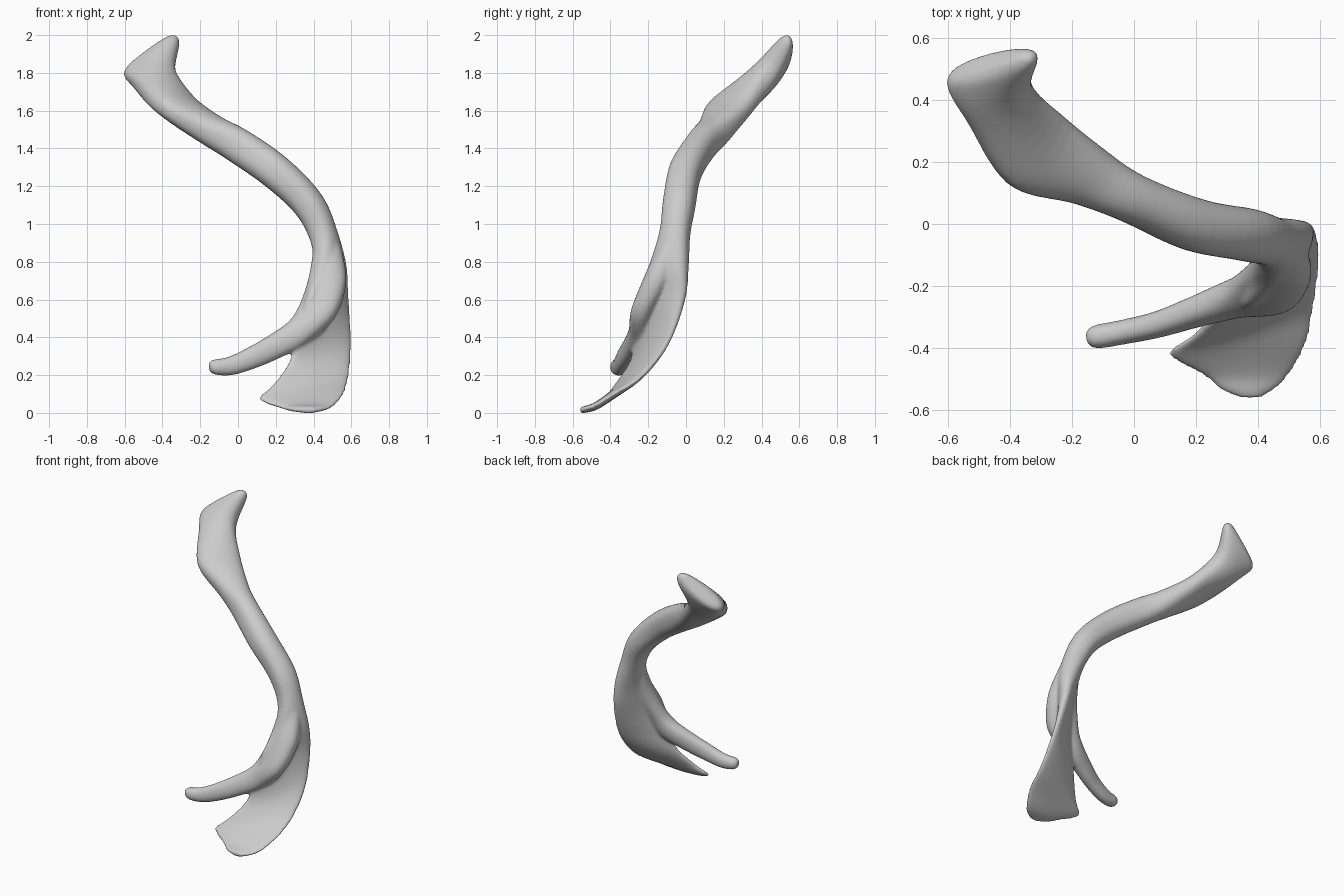
import bpy, bmesh, math
from mathutils import Vector


def catmull(p0, p1, p2, p3, t):
    return 0.5 * (2 * p1 + (p2 - p0) * t + (2 * p0 - 5 * p1 + 4 * p2 - p3) * t * t
                  + (3 * p1 - p0 - 3 * p2 + p3) * t ** 3)


def loft(bm, sections, steps=5, sides=28):
    """Loft full ovals, each given by two opposite edge points and a half thickness."""
    keys = [Vector(s) for s in sections]
    keys = [keys[0]] + keys + [keys[-1]]
    dense = []
    for i in range(1, len(keys) - 2):
        dense += [catmull(*keys[i - 1:i + 3], k / steps) for k in range(steps)]
    dense.append(keys[-1])
    mids = [Vector((s[:3])) * 0.5 + Vector((s[3:6])) * 0.5 for s in dense]
    rings = []
    for i, s in enumerate(dense):
        half = (Vector(s[3:6]) - Vector(s[:3])) / 2
        tangent = mids[min(i + 1, len(mids) - 1)] - mids[max(i - 1, 0)]
        normal = tangent.cross(half).normalized() * s[6]
        ring = []
        for k in range(sides):
            c, d = math.cos(2 * math.pi * k / sides), math.sin(2 * math.pi * k / sides)
            ring.append(bm.verts.new(mids[i] + half * c + normal * math.copysign(abs(d) ** 0.8, d)))
        rings.append(ring)
    for a, b in zip(rings, rings[1:]):
        for k in range(sides):
            j = (k + 1) % sides
            bm.faces.new((a[k], a[j], b[j], b[k]))
    bm.faces.new(rings[0][::-1])
    bm.faces.new(rings[-1])


# Flared head, twisting shaft and thin blade at the foot
shaft = [
    (-.55, .505, 1.845, -.36, .55, 1.995, .03),
    (-.605, .465, 1.79, -.31, .535, 1.975, .062),
    (-.55, .355, 1.735, -.33, .445, 1.80, .082),
    (-.41, .13, 1.615, -.235, .355, 1.635, .075),
    (-.20, .07, 1.49, -.10, .245, 1.515, .083),
    (-.03, .005, 1.42, .03, .155, 1.41, .094),
    (.17, -.085, 1.29, .22, .08, 1.27, .094),
    (.33, -.115, 1.12, .40, .045, 1.11, .086),
    (.42, -.135, .95, .48, .017, .95, .075),
    (.42, -.185, .78, .55, .005, .78, .068),
    (.365, -.26, .60, .575, -.005, .62, .05),
    (.31, -.275, .41, .595, -.065, .43, .035),
    (.27, -.29, .27, .597, -.14, .30, .03),
    (.18, -.37, .145, .585, -.25, .18, .026),
    (.11, -.42, .075, .56, -.38, .10, .022),
    (.22, -.485, .03, .51, -.475, .04, .02),
    (.28, -.535, .018, .46, -.53, .02, .018),
    (.34, -.56, .013, .41, -.56, .013, .016),
]
# Ridge down the shaft that sweeps out into the side prong
prong = [
    (.42, -.08, 1.00, .51, -.06, .96, .04),
    (.40, -.10, .88, .555, -.09, .83, .06),
    (.375, -.14, .72, .572, -.17, .68, .07),
    (.33, -.175, .57, .51, -.26, .51, .066),
    (.27, -.23, .485, .36, -.26, .365, .06),
    (.17, -.28, .415, .22, -.29, .29, .05),
    (.06, -.325, .35, .09, -.325, .235, .043),
    (-.05, -.35, .297, -.03, -.35, .20, .04),
    (-.13, -.365, .282, -.12, -.365, .202, .038),
    (-.155, -.37, .265, -.152, -.37, .222, .02),
]

bm = bmesh.new()
loft(bm, shaft)
loft(bm, prong)
bmesh.ops.recalc_face_normals(bm, faces=bm.faces)
mesh = bpy.data.meshes.new("forked_bone")
bm.to_mesh(mesh)
bm.free()
bone = bpy.data.objects.new("forked_bone", mesh)
bpy.context.collection.objects.link(bone)

# Fuse the shaft and prong into one smooth surface
fuse = bone.modifiers.new("fuse", "REMESH")
fuse.mode = "VOXEL"
fuse.voxel_size = 0.009
fuse.use_smooth_shade = True
soften = bone.modifiers.new("soften", "SMOOTH")
soften.factor = 0.5
soften.iterations = 10
